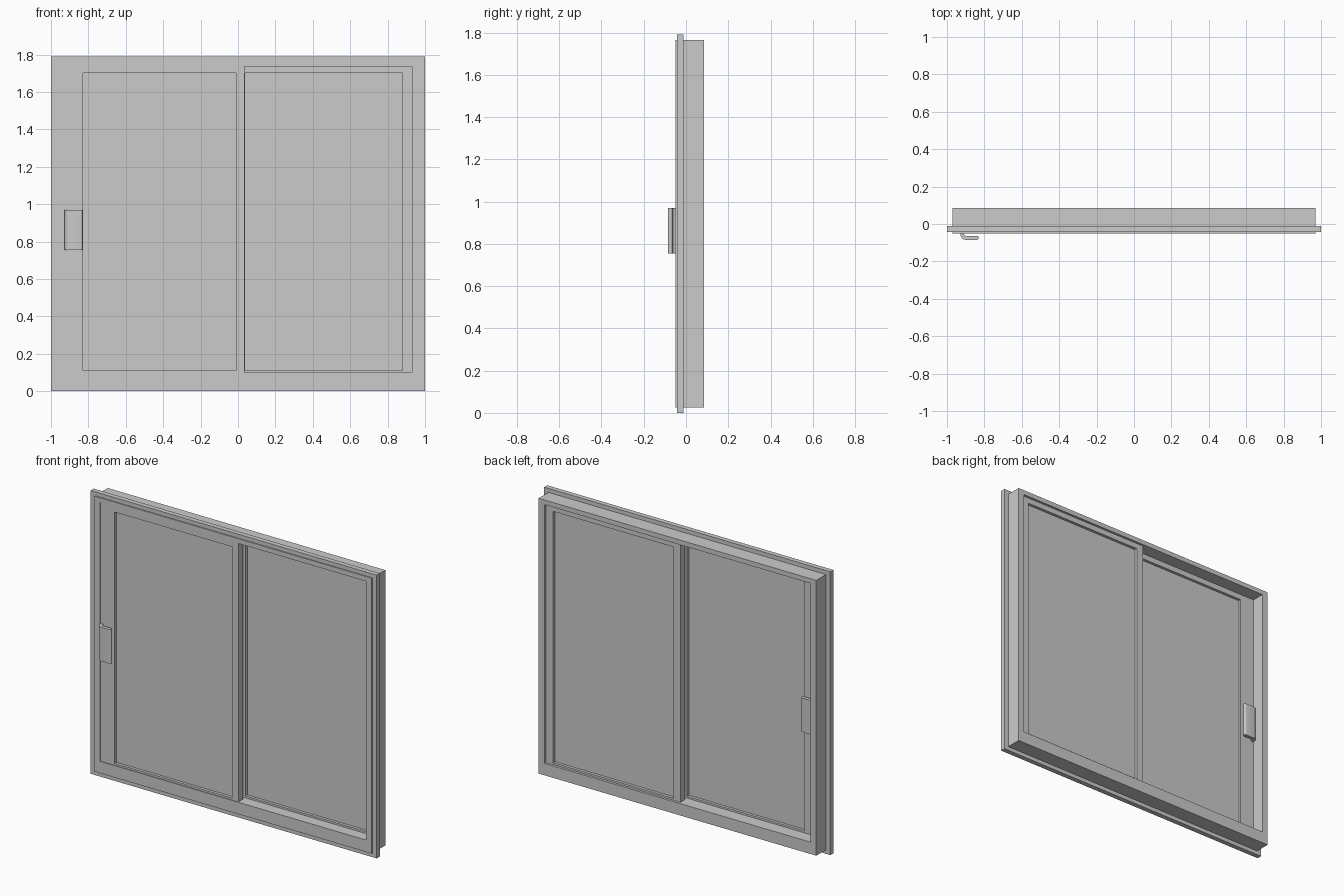
import bpy, bmesh, math

if "Cube" in bpy.data.objects:
    bpy.data.objects.remove(bpy.data.objects["Cube"])


def finish(name, bm):
    bmesh.ops.recalc_face_normals(bm, faces=bm.faces)
    me = bpy.data.meshes.new(name)
    bm.to_mesh(me)
    bm.free()
    ob = bpy.data.objects.new(name, me)
    bpy.context.collection.objects.link(ob)
    return ob


def ring(name, outer, inner, y0, y1):
    """Rectangular frame; outer and inner are (x0, x1, z0, z1)."""
    bm = bmesh.new()
    loops = []
    for (x0, x1, z0, z1), y in ((outer, y0), (inner, y0), (inner, y1), (outer, y1)):
        loops.append([bm.verts.new((x, y, z)) for x, z in
                      ((x0, z0), (x1, z0), (x1, z1), (x0, z1))])
    for k in range(4):
        a, b = loops[k], loops[(k + 1) % 4]
        for i in range(4):
            j = (i + 1) % 4
            bm.faces.new((a[i], a[j], b[j], b[i]))
    return finish(name, bm)


def box(name, x0, x1, y0, y1, z0, z1):
    bm = bmesh.new()
    bmesh.ops.create_cube(bm, size=1)
    for v in bm.verts:
        v.co = ((x0 + x1) / 2 + v.co.x * (x1 - x0),
                (y0 + y1) / 2 + v.co.y * (y1 - y0),
                (z0 + z1) / 2 + v.co.z * (z1 - z0))
    return finish(name, bm)


def arc(cx, cy, r, a0, a1, n=8):
    return [(cx + r * math.cos(math.radians(a0 + (a1 - a0) * i / n)),
             cy + r * math.sin(math.radians(a0 + (a1 - a0) * i / n)))
            for i in range(n + 1)]


def handle(name, base_y, side):
    """Hooked pull: J-shaped section extruded upward, side = -1 front, 1 back."""
    pts = [(-0.928, 0.0)]
    pts += arc(-0.898, 0.010, 0.030, 180, 90)
    pts += arc(-0.841, 0.029, 0.011, 90, -90)
    pts += arc(-0.898, 0.006, 0.012, 90, 180)
    pts += [(-0.910, 0.0)]
    bm = bmesh.new()
    face = bm.faces.new([bm.verts.new((x, base_y + side * y, 0.755)) for x, y in pts])
    ext = bmesh.ops.extrude_face_region(bm, geom=[face])
    bmesh.ops.translate(bm, vec=(0, 0, 0.215),
                        verts=[v for v in ext["geom"] if isinstance(v, bmesh.types.BMVert)])
    ob = finish(name, bm)
    bpy.ops.object.select_all(action='DESELECT')
    bpy.context.view_layer.objects.active = ob
    ob.select_set(True)
    bpy.ops.object.shade_smooth_by_angle(angle=math.radians(35))


# Fixed frame and the mounting flange around it
opening = (-0.93, 0.93, 0.10, 1.735)
body = (-0.97, 0.97, 0.025, 1.765)
ring("outer_frame", body, opening, -0.05, 0.085)
ring("mounting_flange", (-1, 1, 0, 1.79), (-0.968, 0.968, 0.027, 1.763), -0.043, -0.012)

# Sliding sash (front track, left) and fixed sash (rear track, right)
for name, xs, gx, y0, y1 in (
        ("sliding", (-0.93, 0.035), (-0.83, -0.01), -0.046, 0.002),
        ("fixed", (-0.01, 0.93), (0.037, 0.88), 0.022, 0.070)):
    ring(name + "_sash", (*xs, 0.10, 1.735), (*gx, 0.112, 1.70), y0, y1)
    mid = (y0 + y1) / 2
    box(name + "_glass", gx[0] - 0.005, gx[1] + 0.005, mid - 0.006, mid + 0.006, 0.107, 1.705)

# Pull handles on both faces of the sliding sash
handle("front_handle", -0.045, -1)
handle("back_handle", 0.001, 1)
